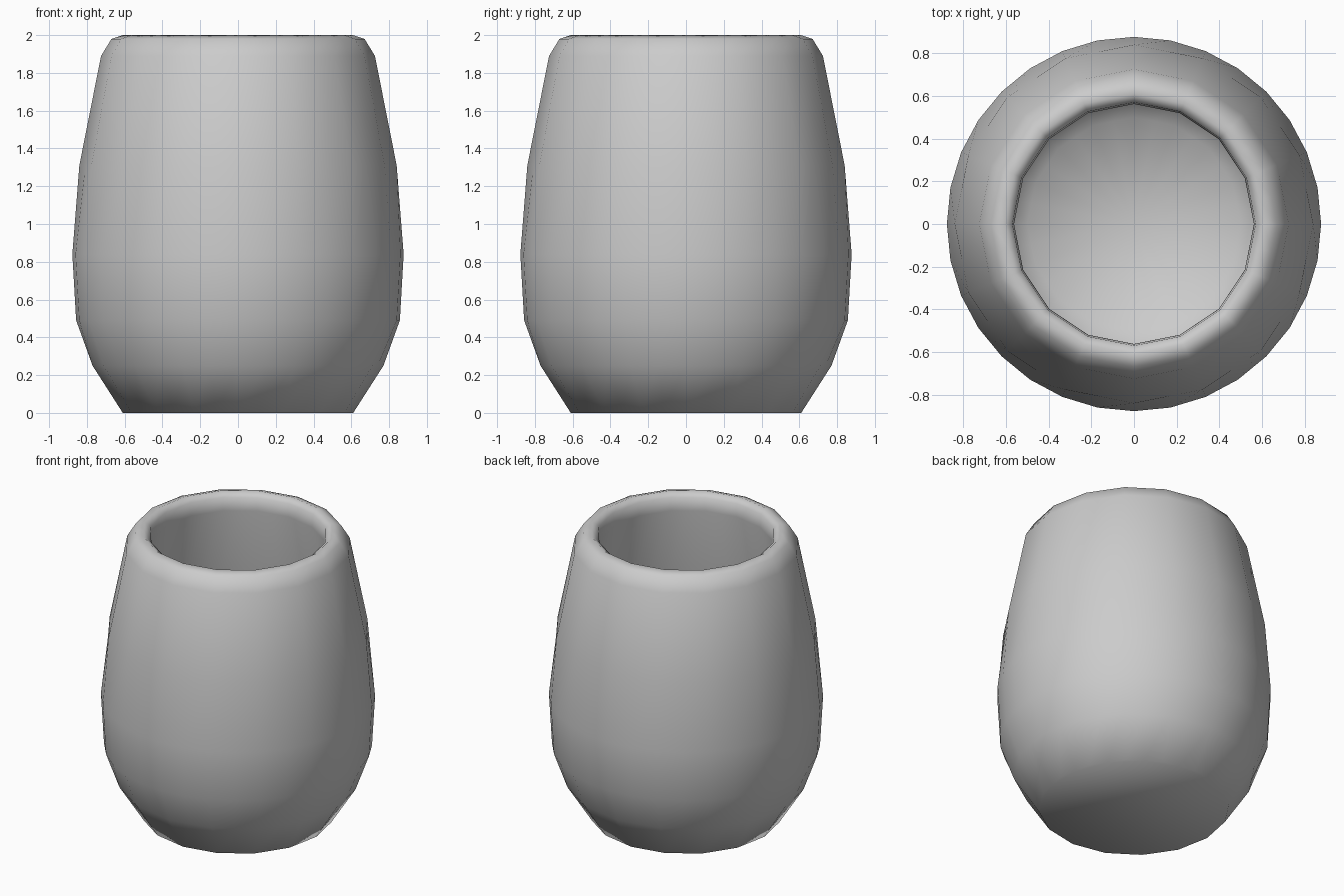
import bpy, bmesh, math

if "Cube" in bpy.data.objects:
    bpy.data.objects.remove(bpy.data.objects["Cube"])

SEG = 32
# Wall profile (radius, height, coarse): coarse rings read as 16-sided
PROFILE = [
    # outer wall, base to rim
    (0.61, 0.00, True), (0.77, 0.25, True), (0.857, 0.49, False),
    (0.877, 0.84, False), (0.84, 1.31, True), (0.725, 1.89, True),
    (0.67, 1.98, True), (0.61, 2.00, True),
    # rolled lip and inner wall, rim to floor
    (0.57, 1.97, True), (0.562, 1.88, True), (0.69, 1.31, True),
    (0.73, 0.84, False), (0.71, 0.52, False), (0.63, 0.31, True),
    (0.50, 0.14, True),
]


def ring(bm, radius, z, coarse):
    verts = []
    for i in range(SEG):
        a = 2 * math.pi * i / SEG
        r = radius * math.cos(2 * math.pi / SEG) if coarse and i % 2 else radius
        verts.append(bm.verts.new((r * math.cos(a), r * math.sin(a), z)))
    return verts


# Hollow tumbler body
bm = bmesh.new()
rings = [ring(bm, *p) for p in PROFILE]
for low, high in zip(rings, rings[1:]):
    for i in range(SEG):
        j = (i + 1) % SEG
        bm.faces.new((low[i], low[j], high[j], high[i]))

# Underside and inner floor
bm.faces.new(list(reversed(rings[0])))
centre = bm.verts.new((0, 0, 0.12))
for i in range(SEG):
    bm.faces.new((rings[-1][i], rings[-1][(i + 1) % SEG], centre))
bmesh.ops.recalc_face_normals(bm, faces=bm.faces)

mesh = bpy.data.meshes.new("tumbler_body")
bm.to_mesh(mesh)
bm.free()
mesh.shade_smooth()
body = bpy.data.objects.new("tumbler_body", mesh)
bpy.context.collection.objects.link(body)
